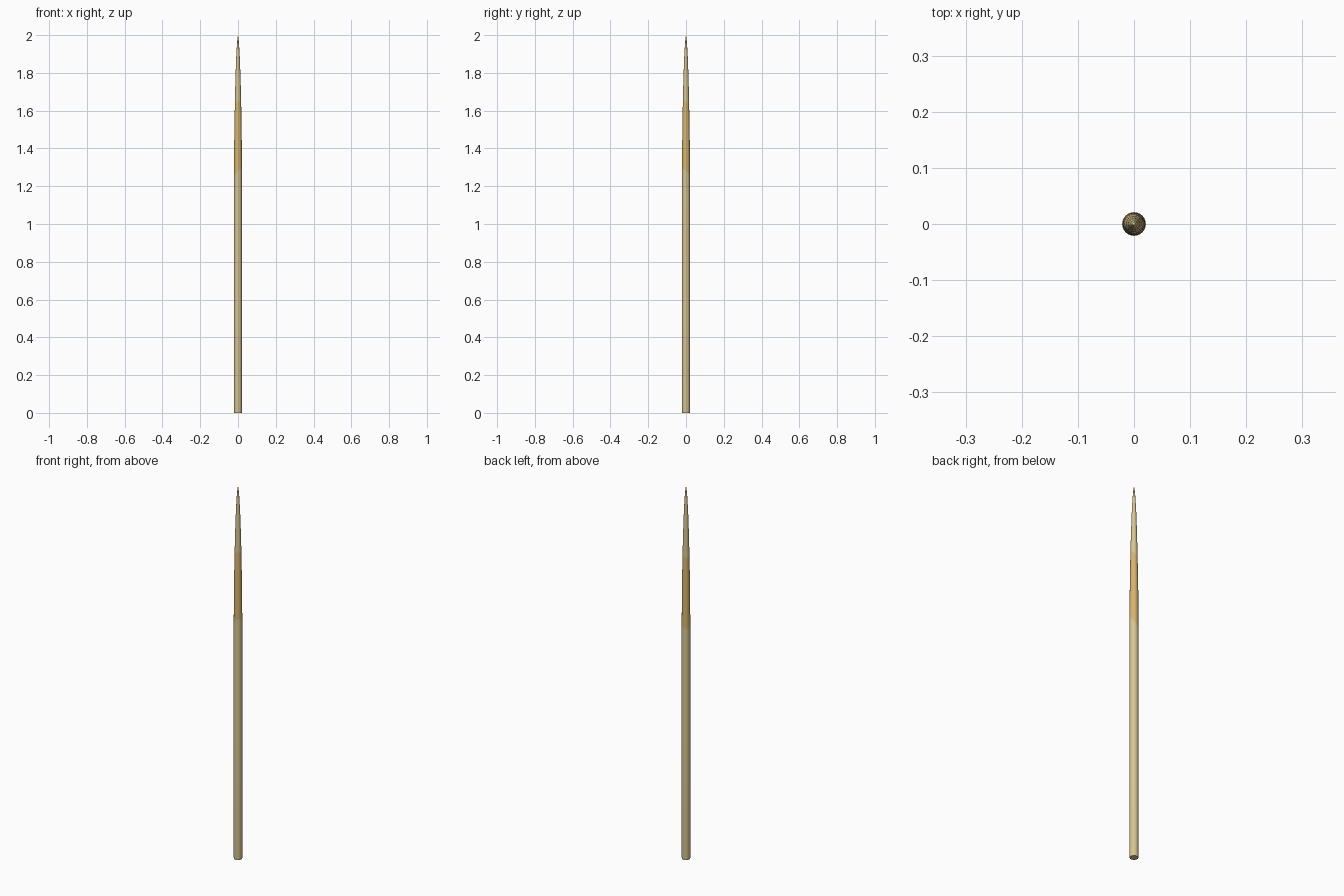
import bpy, bmesh, math

if "Cube" in bpy.data.objects:
    bpy.data.objects.remove(bpy.data.objects["Cube"])

def material(name, rgb):
    m = bpy.data.materials.new(name)
    m.diffuse_color = (*rgb, 1)
    m.use_nodes = True
    m.node_tree.nodes["Principled BSDF"].inputs["Base Color"].default_value = m.diffuse_color
    return m

SIDES = 24
# profile of the sharpened stick: (height, radius, tilt of the ring, colour above it)
RINGS = [(0.0, 0.0205, 0, 0), (0.006, 0.021, 0, 0), (0.6, 0.021, 0, 0),
         (1.265, 0.021, 0.026, 1), (1.42, 0.0202, 0, 1), (1.52, 0.0188, 0, 1),
         (1.635, 0.0168, 0.015, 0), (1.75, 0.0141, 0, 0), (1.87, 0.0102, 0, 0),
         (1.95, 0.0058, 0, 0), (1.985, 0.0028, 0, 0)]

bm = bmesh.new()
loops = []
for z, r, tilt, _ in RINGS:
    loop = []
    for i in range(SIDES):
        a = 2 * math.pi * i / SIDES
        # colour band edges sit slightly higher toward the front right
        loop.append(bm.verts.new((r * math.cos(a), r * math.sin(a),
                                  z + tilt * math.cos(a + math.pi / 4))))
    loops.append(loop)

# shaft walls
for k in range(len(loops) - 1):
    for i in range(SIDES):
        j = (i + 1) % SIDES
        f = bm.faces.new((loops[k][i], loops[k][j], loops[k + 1][j], loops[k + 1][i]))
        f.material_index = RINGS[k][3]

# flat base and pointed tip
bm.faces.new(loops[0][::-1])
tip = bm.verts.new((0, 0, 2.0))
for i in range(SIDES):
    bm.faces.new((loops[-1][i], loops[-1][(i + 1) % SIDES], tip))

mesh = bpy.data.meshes.new("sharpened_stick")
bm.to_mesh(mesh)
bm.free()
mesh.materials.append(material("pale wood", (0.68, 0.56, 0.29)))
mesh.materials.append(material("golden wood", (0.68, 0.46, 0.16)))
stick = bpy.data.objects.new("sharpened_stick", mesh)
bpy.context.collection.objects.link(stick)
bpy.context.view_layer.objects.active = stick
stick.select_set(True)
bpy.ops.object.shade_smooth_by_angle(angle=math.radians(35))
